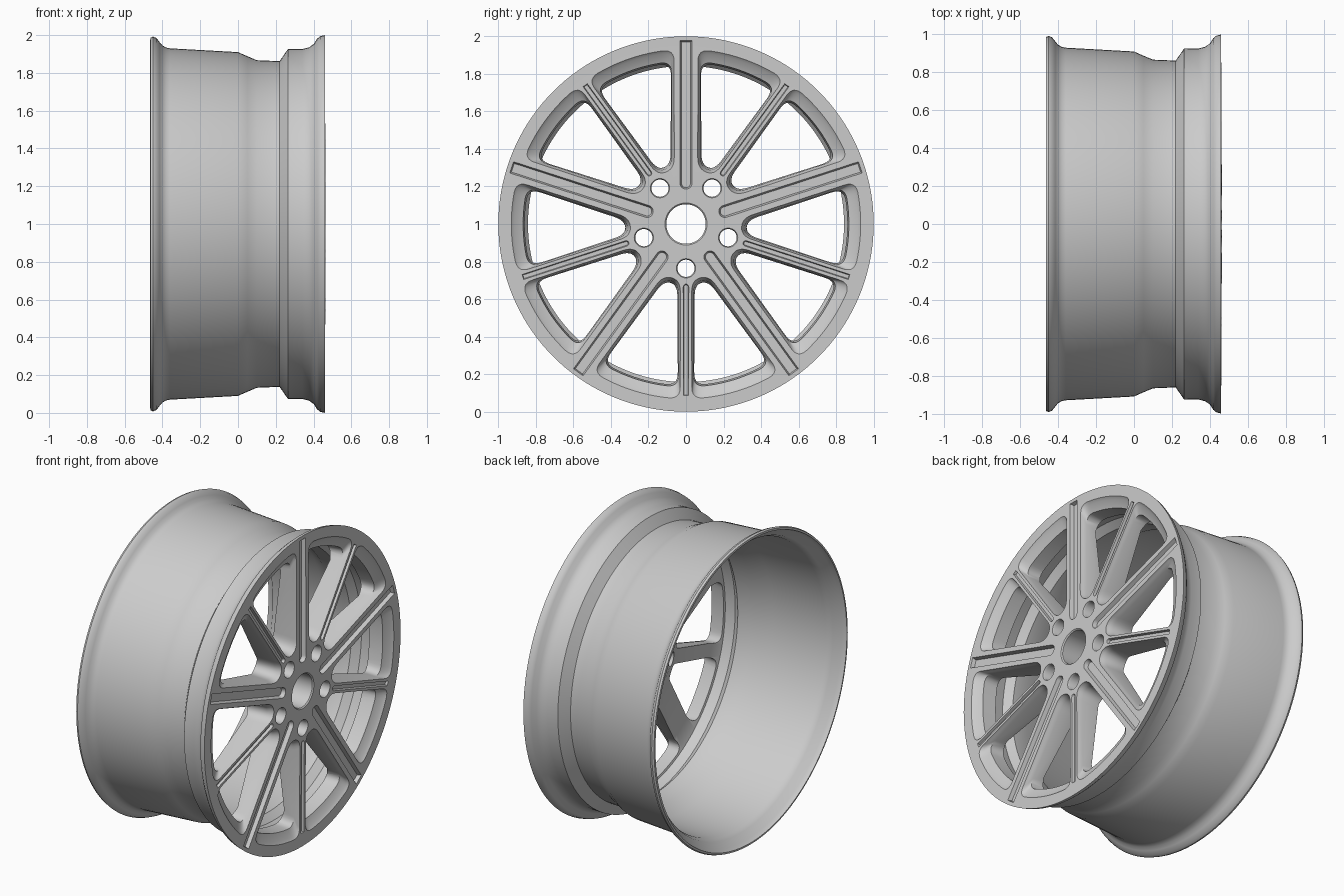
import bpy, bmesh
from math import sin, cos, asin, radians, pi
from mathutils import Vector

if "Cube" in bpy.data.objects:
    bpy.data.objects.remove(bpy.data.objects["Cube"])

HALF = radians(36)   # angle between a wide spoke and a narrow spoke


def polar(r, t):
    return Vector((r * cos(t), r * sin(t)))


def bez(p, c, q, n=6):
    return [p * (1 - t) ** 2 + c * 2 * t * (1 - t) + q * t * t for t in [i / n for i in range(n + 1)]]


def new_object(name, bm):
    bmesh.ops.recalc_face_normals(bm, faces=bm.faces)
    me = bpy.data.meshes.new(name)
    bm.to_mesh(me)
    bm.free()
    ob = bpy.data.objects.new(name, me)
    bpy.context.collection.objects.link(ob)
    return ob


def loft(bm, levels, turn, flip=1):
    """Closed solid through (x, 2D loop) levels, turned about the wheel axis."""
    rings = []
    for x, loop in levels:
        ring = []
        for p in loop:
            u, v = p.x, p.y * flip
            ring.append(bm.verts.new((x, u * cos(turn) - v * sin(turn),
                                      1 + u * sin(turn) + v * cos(turn))))
        rings.append(ring)
    n = len(rings[0])
    for a, b in zip(rings, rings[1:]):
        for i in range(n):
            bm.faces.new((a[i], a[(i + 1) % n], b[(i + 1) % n], b[i]))
    bm.faces.new(rings[0])
    bm.faces.new(rings[-1])


def window(a, b, ri, ro, d=0.06):
    """Opening between a wide spoke (half width a) and a narrow one (half width b)."""
    W = lambda r: polar(r, asin(a / r))
    N = lambda r: polar(r, HALF - asin(b / r))
    t0, t1 = asin(a / ro) + d / ro, HALF - asin(b / ro) - d / ro
    mid = (W(ri) + N(ri)) / 2
    pts = bez(W(ri + d), W(ri), mid)[:-1] + bez(mid, N(ri), N(ri + d))
    pts += bez(N(ro - d), N(ro), polar(ro, t1))
    pts += [polar(ro, t1 + (t0 - t1) * i / 10) for i in range(1, 10)]
    pts += bez(polar(ro, t0), W(ro), W(ro - d))
    return pts


def groove(r0, r1, h):
    """Slot with a round inner end and a square outer end."""
    arc = [Vector((r0 + h + h * cos(t), h * sin(t))) for t in
           [pi / 2 + pi * i / 10 for i in range(11)]]
    return arc + [Vector((r1, -h)), Vector((r1, h))]


def circle(r, c, n=32):
    return [Vector((c, 0)) + polar(r, 2 * pi * i / n) for i in range(n)]


# Rim: barrel, flanges, face disc and hub as one turned profile (x, radius)
profile = [
    (-0.465, 0.975), (-0.463, 0.987), (-0.45, 0.992), (-0.432, 0.985), (-0.415, 0.963),
    (-0.40, 0.945), (-0.38, 0.934), (-0.36, 0.93), (0, 0.91), (0.05, 0.888), (0.10, 0.867),
    (0.22, 0.862), (0.265, 0.927), (0.34, 0.926), (0.375, 0.935), (0.40, 0.952),
    (0.418, 0.98), (0.435, 0.994), (0.46, 1.0),
    (0.46, 0.94), (0.463, 0.30), (0.463, 0.112), (0.456, 0.105),
    (0.25, 0.105), (0.25, 0.22), (0.31, 0.36), (0.36, 0.78), (0.33, 0.872), (0.265, 0.88),
    (0.22, 0.842), (0.10, 0.845), (0, 0.888), (-0.36, 0.91), (-0.40, 0.925), (-0.435, 0.965)]
SEG = 144
bm = bmesh.new()
rings = [[bm.verts.new((x, r * cos(2 * pi * i / SEG), 1 + r * sin(2 * pi * i / SEG)))
          for i in range(SEG)] for x, r in profile]
for k, a in enumerate(rings):
    b = rings[(k + 1) % len(rings)]
    for i in range(SEG):
        j = (i + 1) % SEG
        bm.faces.new((a[i], a[j], b[j], b[i]))
rim = new_object("wheel_rim", bm)

# Cutters: flared windows, spoke grooves and bolt holes, five times around
win = [(0.50, window(0.062, 0.030, 0.300, 0.935)),
       (0.464, window(0.062, 0.030, 0.300, 0.935)),
       (0.445, window(0.068, 0.034, 0.306, 0.915)),
       (0.425, window(0.076, 0.040, 0.315, 0.868)),
       (0.32, window(0.082, 0.046, 0.325, 0.858)),
       (0.20, window(0.084, 0.048, 0.330, 0.820))]
wide = [(0.50, groove(0.185, 0.978, 0.033)), (0.464, groove(0.185, 0.978, 0.033)),
        (0.437, groove(0.193, 0.970, 0.024))]
narrow = [(0.50, groove(0.32, 0.915, 0.015)), (0.464, groove(0.32, 0.915, 0.015)),
          (0.445, groove(0.325, 0.910, 0.010))]
bolt = [(0.50, circle(0.052, 0.236)), (0.464, circle(0.052, 0.236)),
        (0.452, circle(0.046, 0.236)), (0.15, circle(0.046, 0.236))]
bm = bmesh.new()
for k in range(5):
    turn = pi / 2 + 2 * HALF * k
    loft(bm, win, turn)
    loft(bm, win, turn, -1)
    loft(bm, wide, turn)
    loft(bm, narrow, turn + HALF)
    loft(bm, bolt, turn + HALF)
cutter = new_object("opening_cutter", bm)
cutter.hide_render = True

# Cut the openings and bake the result
mod = rim.modifiers.new("openings", 'BOOLEAN')
mod.operation, mod.solver, mod.object = 'DIFFERENCE', 'EXACT', cutter
bpy.context.view_layer.objects.active = rim
rim.select_set(True)
cutter.select_set(False)
bpy.ops.object.modifier_apply(modifier=mod.name)
bpy.data.objects.remove(cutter)
bpy.ops.object.shade_smooth_by_angle(angle=radians(32))
